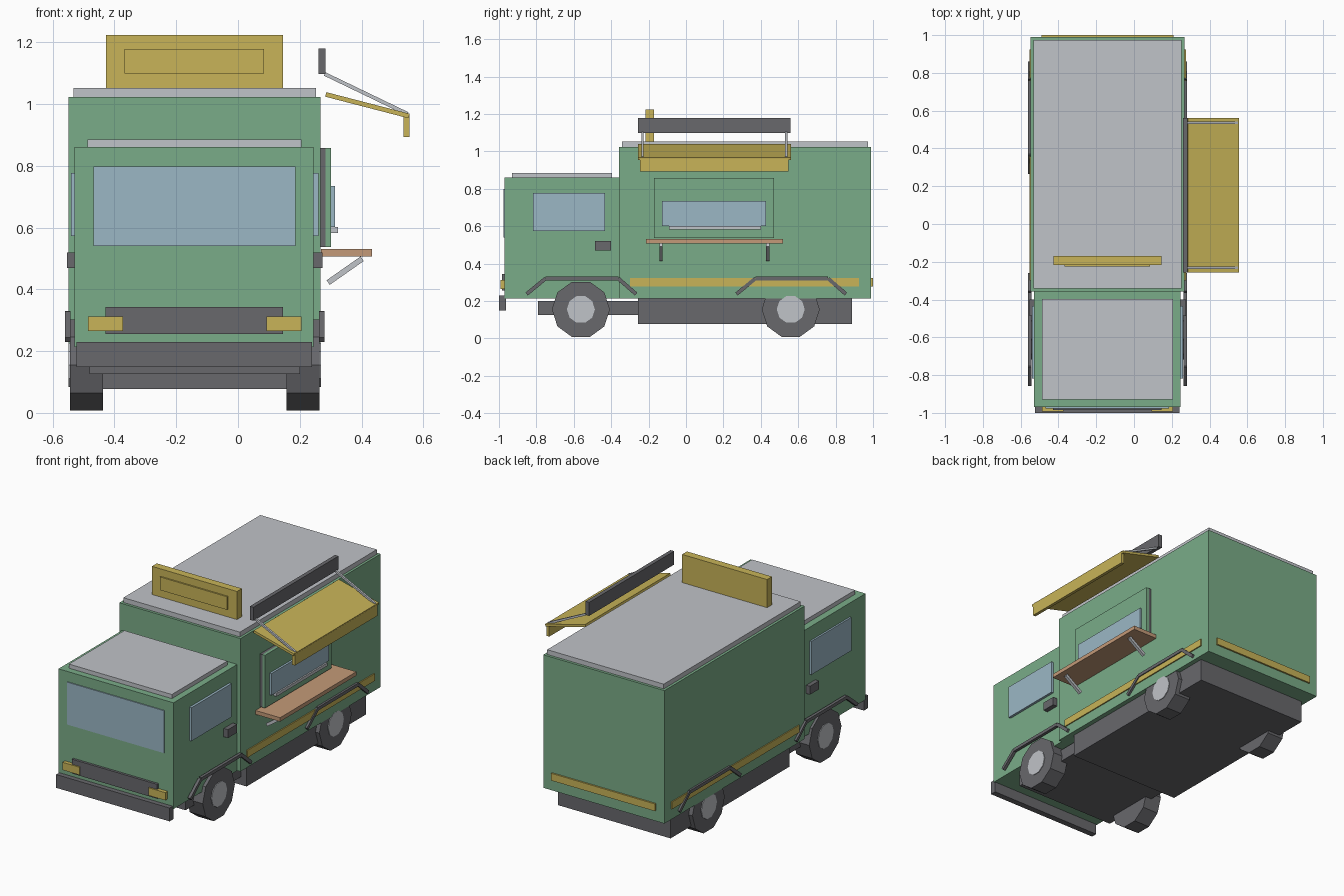
import bpy, math
from mathutils import Vector, Matrix

if "Cube" in bpy.data.objects:
    bpy.data.objects.remove(bpy.data.objects["Cube"])

CX = -0.14  # centre line of the truck body


def mat(name, rgb):
    m = bpy.data.materials.new(name)
    m.diffuse_color = (*rgb, 1)
    m.use_nodes = True
    m.node_tree.nodes["Principled BSDF"].inputs["Base Color"].default_value = m.diffuse_color
    return m


GREEN = mat("body green", (0.195, 0.413, 0.246))
LIGHT = mat("light grey", (0.527, 0.546, 0.578))
DARK = mat("dark grey", (0.138, 0.138, 0.150))
YELLOW = mat("mustard yellow", (0.578, 0.456, 0.098))
GLASS = mat("glass blue", (0.328, 0.474, 0.558))
WOOD = mat("counter wood", (0.552, 0.323, 0.188))


def finish(name, m):
    ob = bpy.context.object
    ob.name = name
    ob.data.materials.append(m)
    return ob


def box(name, m, x, y, z):
    """Box from (min, max) ranges on each axis."""
    bpy.ops.mesh.primitive_cube_add(size=1)
    ob = finish(name, m)
    ob.data.transform(
        Matrix.Translation([(r[0] + r[1]) / 2 for r in (x, y, z)])
        @ Matrix.Diagonal((x[1] - x[0], y[1] - y[0], z[1] - z[0], 1)))
    return ob


def both(name, m, x, y, z):
    """Box on the right side and its mirror on the left."""
    box(name + "_right", m, x, y, z)
    box(name + "_left", m, (2 * CX - x[1], 2 * CX - x[0]), y, z)


def bar(name, m, a, b, width, thick):
    """Straight bar from a to b; width runs across the slope, thick is the other way."""
    a, b = Vector(a), Vector(b)
    d = (b - a).normalized()
    side = Vector((0, 1, 0)) if abs(d.y) < 0.01 else Vector((1, 0, 0))
    up = d.cross(side)
    rot = Matrix((d, side, up)).transposed().to_4x4()
    bpy.ops.mesh.primitive_cube_add(size=1)
    ob = finish(name, m)
    ob.data.transform(Matrix.Translation((a + b) / 2) @ rot
                      @ Matrix.Diagonal(((b - a).length, width, thick, 1)))
    return ob


def disc(name, m, x, y, z, r):
    """Ten-sided cylinder along x with a corner pointing down."""
    bpy.ops.mesh.primitive_cylinder_add(vertices=10, radius=r, depth=x[1] - x[0])
    ob = finish(name, m)
    ob.data.transform(Matrix.Translation(((x[0] + x[1]) / 2, y, z))
                      @ Matrix.Rotation(math.pi / 2, 4, 'Y'))
    return ob


# Body and cab
box("cargo_body", GREEN, (-0.548, 0.267), (-0.358, 0.99), (0.214, 1.023))
box("cargo_roof", LIGHT, (-0.532, 0.252), (-0.342, 0.974), (1.023, 1.052))
box("cab", GREEN, (-0.529, 0.245), (-0.97, -0.358), (0.214, 0.86))
box("cab_roof", LIGHT, (-0.487, 0.206), (-0.93, -0.396), (0.86, 0.885))
box("windshield", GLASS, (-0.468, 0.186), (-0.976, -0.968), (0.54, 0.798))
both("cab_window", GLASS, (0.243, 0.26), (-0.818, -0.433), (0.573, 0.776))
both("door_handle", DARK, (0.243, 0.274), (-0.487, -0.40), (0.469, 0.52))

# Chassis, bumper, grille, lights
box("chassis", DARK, (-0.518, 0.238), (-0.257, 0.888), (0.077, 0.214))
box("front_chassis", DARK, (-0.48, 0.20), (-0.79, -0.257), (0.126, 0.2))
box("bumper", DARK, (-0.523, 0.24), (-1.0, -0.963), (0.149, 0.23))
box("grille", DARK, (-0.429, 0.145), (-0.985, -0.968), (0.256, 0.343))
both("headlight", YELLOW, (0.092, 0.206), (-0.993, -0.968), (0.265, 0.312))

# Yellow stripes
both("side_stripe", YELLOW, (0.26, 0.274), (-0.30, 0.925), (0.278, 0.322))
box("rear_stripe", YELLOW, (-0.49, 0.208), (0.985, 1.0), (0.278, 0.322))

# Wheels and bent fender bars
for axle, y in (("front", -0.562), ("rear", 0.56)):
    for side, s in (("right", 1), ("left", -1)):
        tire = sorted((CX + s * 0.297, CX + s * 0.404))
        hub = sorted((CX + s * 0.38, CX + s * 0.408))
        disc(f"{axle}_wheel_{side}", DARK, tire, y, 0.155, 0.155)
        disc(f"{axle}_hub_{side}", LIGHT, hub, y, 0.155, 0.075)
        x = CX + s * 0.411
        pts = [(-0.293, 0.237), (-0.192, 0.32), (0.197, 0.32), (0.292, 0.237)]
        for i in range(3):
            bar(f"{axle}_fender_{side}_{i + 1}", DARK,
                (x, y + 0.003 + pts[i][0], pts[i][1]),
                (x, y + 0.003 + pts[i + 1][0], pts[i + 1][1]), 0.018, 0.02)

# Serving hatch
box("hatch_backing", DARK, (0.26, 0.283), (-0.17, 0.47), (0.537, 0.858))
box("hatch_frame", GREEN, (0.283, 0.301), (-0.17, 0.47), (0.537, 0.858))
box("hatch_window", GLASS, (0.295, 0.314), (-0.128, 0.428), (0.602, 0.734))
box("hatch_sill", LIGHT, (0.295, 0.323), (-0.09, 0.40), (0.583, 0.602))
box("counter", WOOD, (0.268, 0.433), (-0.214, 0.519), (0.507, 0.531))
for i, y in enumerate((-0.134, 0.437)):
    bar(f"counter_bracket_{i + 1}", LIGHT, (0.292, y, 0.422), (0.402, y, 0.499), 0.018, 0.018)

# Awning
box("awning_board", DARK, (0.26, 0.284), (-0.257, 0.56), (1.097, 1.179))
bar("awning_canopy", YELLOW, (0.284, 0.152, 1.031), (0.554, 0.152, 0.961), 0.817, 0.015)
box("awning_valance", YELLOW, (0.536, 0.555), (-0.246, 0.549), (0.893, 0.962))
for i, y in enumerate((-0.232, 0.536)):
    bar(f"awning_strut_{i + 1}", LIGHT, (0.281, y, 1.097), (0.549, y, 0.968), 0.012, 0.012)

# Rooftop sign
box("sign_board", YELLOW, (-0.427, 0.145), (-0.217, -0.17), (1.05, 1.223))
box("sign_panel", YELLOW, (-0.367, 0.084), (-0.226, -0.216), (1.098, 1.178))
